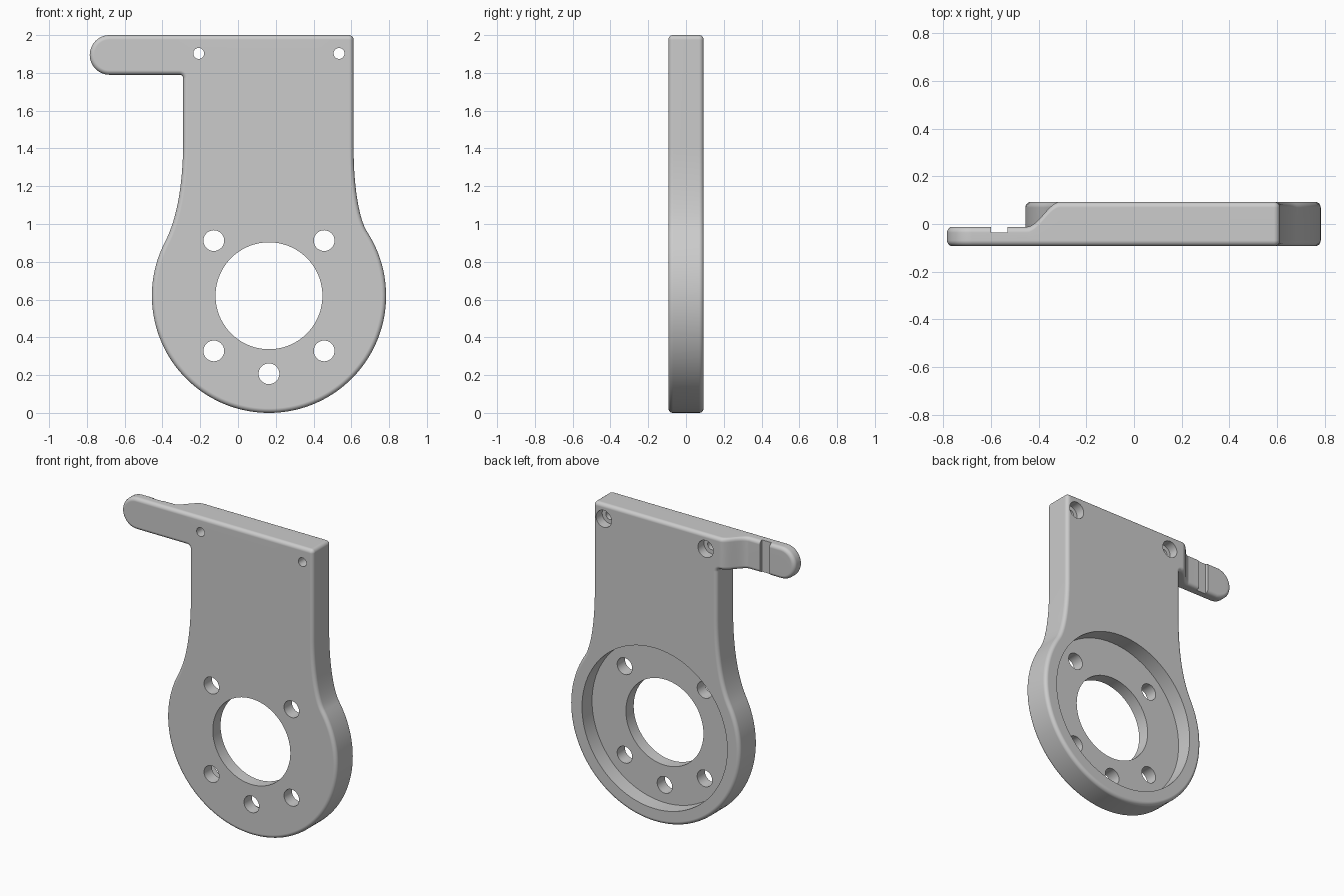
import bpy, bmesh, math
from mathutils import Vector, geometry

cube = bpy.data.objects.get("Cube")
if cube:
    bpy.data.objects.remove(cube, do_unlink=True)

HALF = 0.093             # half of the plate thickness
ROUND = 0.024            # radius of the rounded rim
CX, CZ, R = 0.164, 0.62, 0.62    # round end of the plate
STEP = -0.012            # rear face of the tab and floor of the recess
RAMP_OUT, RAMP_IN = -0.45, -0.31  # where the tab ramps up to full thickness

grey = bpy.data.materials.new("light grey")
grey.use_nodes = True
grey.diffuse_color = (0.6, 0.6, 0.6, 1)
grey.node_tree.nodes["Principled BSDF"].inputs["Base Color"].default_value = (0.6, 0.6, 0.6, 1)


def arc(cx, cz, r, start, end, n):
    angles = [math.radians(start + (end - start) * i / n) for i in range(n + 1)]
    return [Vector((cx + r * math.cos(a), cz + r * math.sin(a))) for a in angles]


def bezier(a, b, c, d, n=16):
    pts = geometry.interpolate_bezier(*[Vector((*p, 0)) for p in (a, b, c, d)], n)
    return [p.xy for p in pts]


def tangent_end(angle, reach):
    """Point on the round end and a handle leaving it upward along the tangent."""
    a = math.radians(angle)
    p = (CX + R * math.cos(a), CZ + R * math.sin(a))
    s = 1 if math.cos(a) > 0 else -1
    return p, (p[0] - s * reach * math.sin(a), p[1] + s * reach * math.cos(a))


# Outline, counterclockwise: round end, right neck, top corner, tab, left neck
left_a, right_a = 152.5, 33
lp, lh = tangent_end(left_a, 0.13)
rp, rh = tangent_end(right_a, 0.08)
ramp = [RAMP_IN + (RAMP_OUT - RAMP_IN) * i / 14 for i in range(15)]
tab = [Vector((x, 2.0)) for x in ramp]
tab += arc(-0.68, 1.895, 0.105, 90, 270, 24)
tab += [Vector((x, 1.79)) for x in reversed(ramp)]
body = arc(RAMP_IN, 1.77, 0.02, 90, 0, 6)[1:]
body += bezier((-0.29, 1.45), (-0.29, 1.2), lh, lp)[:-1]
body += arc(CX, CZ, R, left_a - 360, right_a, 96)
body += bezier(rp, rh, (0.612, 1.2), (0.612, 1.4))[1:]
body += arc(0.587, 1.975, 0.025, 0, 90, 6)
outline = tab + body
count = len(outline)


def inward(i):
    """Mitred inward direction at an outline point."""
    d1 = (outline[i] - outline[i - 1]).normalized()
    d2 = (outline[(i + 1) % count] - outline[i]).normalized()
    n1, n2 = Vector((-d1.y, d1.x)), Vector((-d2.y, d2.x))
    return (n1 + n2) / (1 + n1.dot(n2))


def rear_offset(x, z):
    if z < 1.7:
        return 0
    t = min(max((x - RAMP_OUT) / (RAMP_IN - RAMP_OUT), 0), 1)
    return (STEP - HALF) * (1 - t * t * (3 - 2 * t))


# Plate: rings from the front face round the rim to the rear face
normals = [inward(i) for i in range(count)]
bm = bmesh.new()
rings = []
for side in (-1, 1):
    for k in range(6)[::side]:
        a = math.radians(18 * k)
        inset = ROUND * (1 - math.cos(a))
        y = side * (HALF - ROUND + ROUND * math.sin(a))
        ring = []
        for p, n in zip(outline, normals):
            q = p + n * inset
            ring.append(bm.verts.new((q.x, y + (rear_offset(*q) if side > 0 else 0), q.y)))
        rings.append(ring)
for a, b in zip(rings, rings[1:]):
    for i in range(count):
        j = (i + 1) % count
        bm.faces.new((a[i], a[j], b[j], b[i]))
bm.faces.new(rings[0])

# Rear face: cross strips along the tab, one flat face for the body
rear, last = rings[-1], len(tab) - 1
bm.faces.new([rear[0]] + rear[last:])
for i in range(last // 2):
    strip = [rear[i], rear[i + 1], rear[last - i - 1], rear[last - i]]
    bm.faces.new(list(dict.fromkeys(strip)))
bmesh.ops.recalc_face_normals(bm, faces=bm.faces[:])
mesh = bpy.data.meshes.new("mounting_plate")
bm.to_mesh(mesh)
bm.free()
plate = bpy.data.objects.new("mounting_plate", mesh)
bpy.context.collection.objects.link(plate)
mesh.materials.append(grey)

cutters = []


def cut(obj):
    obj.hide_render = True
    obj.data.materials.append(grey)
    mod = plate.modifiers.new(obj.name, 'BOOLEAN')
    mod.operation, mod.solver, mod.object = 'DIFFERENCE', 'EXACT', obj
    cutters.append(obj)


def drill(name, x, z, r, start=-0.3, sides=32):
    """Round hole from y = start out through the rear."""
    bpy.ops.mesh.primitive_cylinder_add(vertices=sides, radius=r, depth=0.3 - start,
                                        location=(x, (0.3 + start) / 2, z),
                                        rotation=(math.pi / 2, 0, 0))
    bpy.context.object.name = name
    cut(bpy.context.object)


# Round seat: recess, bore and bolt holes
drill("recess_cutter", CX, CZ, 0.53, STEP, 96)
drill("bore_cutter", CX, CZ, 0.283, sides=72)
for dx, dz in ((-1, 1), (1, 1), (-1, -1), (1, -1), (0, -math.sqrt(2))):
    drill("bolt_hole_cutter", CX + dx * 0.292, CZ + dz * 0.292, 0.055)

# Counterbored screw holes along the top
for x in (-0.208, 0.535):
    drill("screw_hole_cutter", x, 1.903, 0.029)
    drill("counterbore_cutter", x, 1.903, 0.056, 0.03)

# Slot across the rear of the tab
bpy.ops.mesh.primitive_cube_add(size=1, location=(-0.565, 0.064, 1.9))
slot = bpy.context.object
slot.name = "slot_cutter"
slot.scale = (0.07, 0.2, 0.5)
cut(slot)

# Bake the cuts and drop the cutters
bpy.context.view_layer.update()
baked = bpy.data.meshes.new_from_object(plate.evaluated_get(bpy.context.evaluated_depsgraph_get()))
plate.modifiers.clear()
plate.data = baked
for c in cutters:
    bpy.data.objects.remove(c, do_unlink=True)
baked.materials.clear()
baked.materials.append(grey)
for p in baked.polygons:
    p.material_index = 0

# Smooth rim, flat faces
bpy.ops.object.select_all(action='DESELECT')
plate.select_set(True)
bpy.context.view_layer.objects.active = plate
bpy.ops.object.shade_smooth_by_angle(angle=math.radians(35))
weighted = plate.modifiers.new("flat_faces", 'WEIGHTED_NORMAL')
weighted.keep_sharp = True
